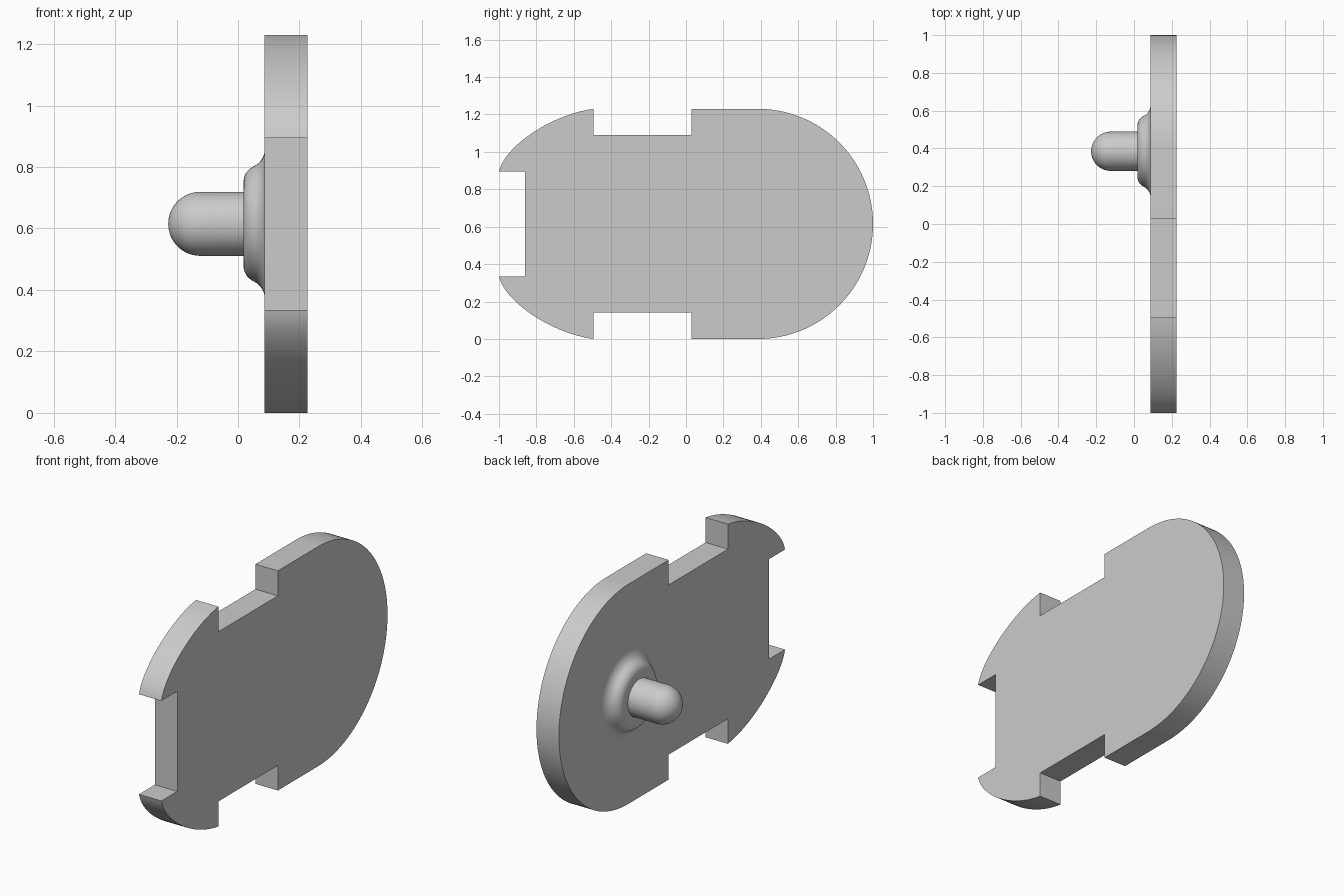
import bpy, bmesh, math
from mathutils import Vector, Matrix

cube = bpy.data.objects.get("Cube")
if cube:
    bpy.data.objects.remove(cube, do_unlink=True)

MID = 0.615              # height of the mirror line
ROUND_Y = 0.385          # centre of the round end and of the peg
INNER, OUTER = 0.087, 0.226

grey = bpy.data.materials.new("light grey")
grey.use_nodes = True
colour = (0.6, 0.6, 0.6, 1)
grey.diffuse_color = colour
grey.node_tree.nodes["Principled BSDF"].inputs["Base Color"].default_value = colour


def bezier(a, b, c, d, steps):
    a, b, c, d = map(Vector, (a, b, c, d))
    ts = [i / steps for i in range(steps + 1)]
    return [a*(1-t)**3 + b*3*t*(1-t)**2 + c*3*t*t*(1-t) + d*t**3 for t in ts]


def finish(bm, name):
    bmesh.ops.recalc_face_normals(bm, faces=bm.faces)
    mesh = bpy.data.meshes.new(name)
    bm.to_mesh(mesh)
    bm.free()
    obj = bpy.data.objects.new(name, mesh)
    bpy.context.collection.objects.link(obj)
    mesh.materials.append(grey)
    bpy.ops.object.select_all(action='DESELECT')
    obj.select_set(True)
    bpy.context.view_layer.objects.active = obj
    bpy.ops.object.shade_smooth_by_angle(angle=math.radians(30))
    return obj


# Plate: upper half outline (y, height above mid), mirrored and extruded
half = [(ROUND_Y + MID * math.cos(a), MID * math.sin(a))
        for a in (math.pi / 2 * i / 32 for i in range(33))]
half += [(0.03, MID), (0.03, 0.475), (-0.495, 0.475)]
half += [tuple(p) for p in bezier((-0.495, MID), (-0.72, 0.585),
                                  (-0.97, 0.415), (-1, 0.28), 20)]
half += [(-0.86, 0.28)]
outline = half + [(y, -z) for y, z in reversed(half[1:])]

bm = bmesh.new()
face = bm.faces.new([bm.verts.new((INNER, y, MID + z)) for y, z in outline])
side = bmesh.ops.extrude_face_region(bm, geom=[face])
bmesh.ops.translate(bm, vec=(OUTER - INNER, 0, 0),
                    verts=[v for v in side["geom"] if isinstance(v, bmesh.types.BMVert)])
if not face.is_valid or len(bm.faces) < len(outline) + 2:
    bm.faces.new([v for v in bm.verts if abs(v.co.x - INNER) < 1e-5][:len(outline)])
finish(bm, "plate")


# Peg and flared collar: (x, radius) profiles spun about the peg axis
def lathe(name, profile):
    bm = bmesh.new()
    verts = [bm.verts.new((x, ROUND_Y, MID + r)) for x, r in profile]
    edges = [bm.edges.new(pair) for pair in zip(verts, verts[1:])]
    bmesh.ops.spin(bm, geom=verts + edges, cent=(0, ROUND_Y, MID), axis=(1, 0, 0),
                   angle=math.tau, steps=64, use_merge=True)
    bmesh.ops.remove_doubles(bm, verts=bm.verts, dist=1e-5)
    return finish(bm, name)


R, TIP = 0.104, -0.227
dome = [(TIP + R - R * math.cos(a), R * math.sin(a))
        for a in (math.pi / 2 * i / 16 for i in range(17))]
lathe("peg", dome + [(0.03, R)])

collar = bezier((0.018, 0.135), (0.018, 0.165), (0.036, 0.18), (0.056, 0.19), 10)
collar += bezier((0.056, 0.19), (0.072, 0.198), (0.087, 0.22), (0.088, 0.245), 10)[1:]
lathe("collar", [(0.018, 0.09)] + [tuple(p) for p in collar])
